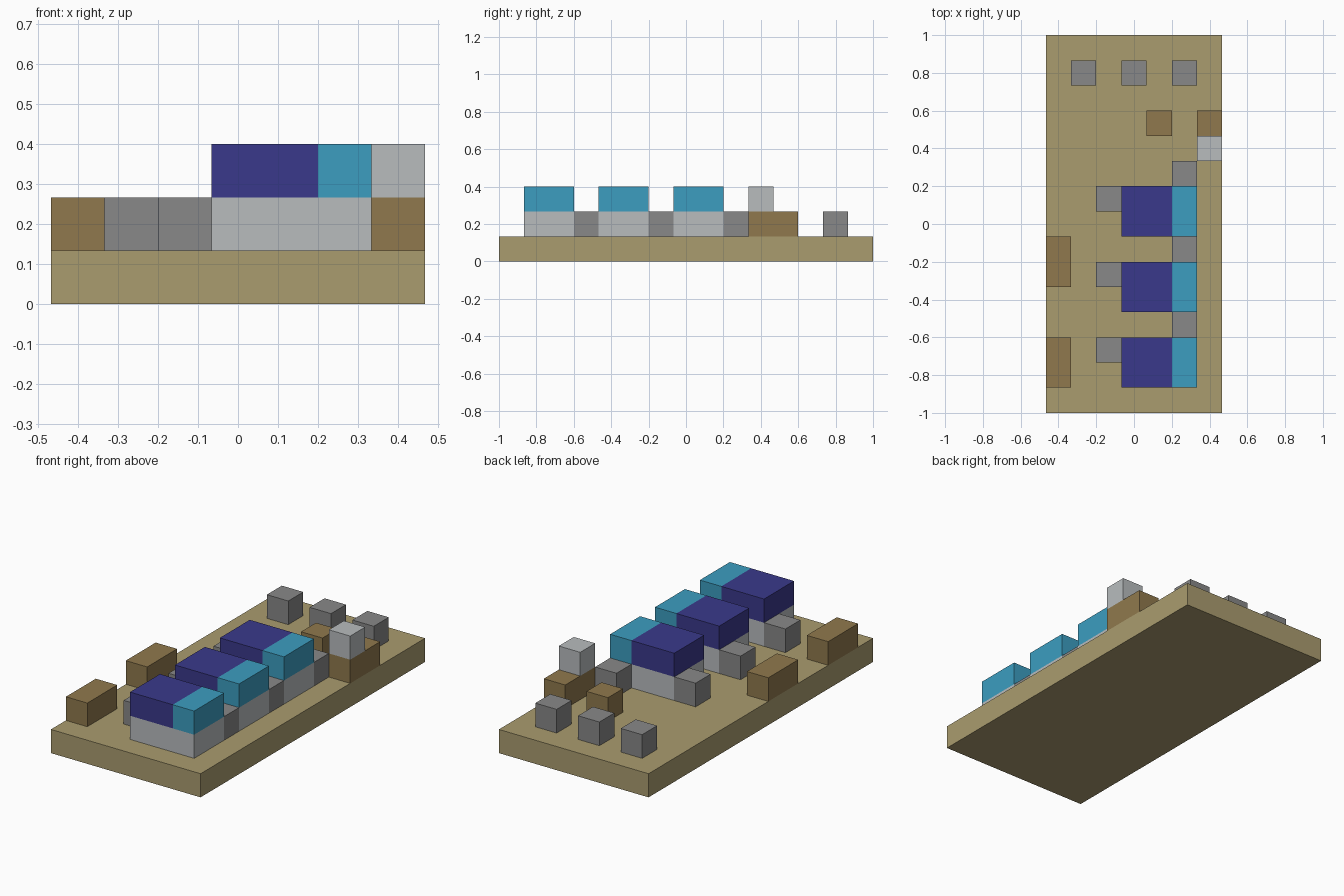
import bpy
import bmesh
from mathutils import Vector

cube = bpy.data.objects.get("Cube")
if cube:
    bpy.data.objects.remove(cube, do_unlink=True)

U = 2 / 15                        # one block
ORIGIN = Vector((-3.5, -7.5, 0))  # front right corner of the floor, in blocks


def material(name, rgb):
    """Flat material from an 8-bit sRGB colour."""
    linear = [((c / 255 + 0.055) / 1.055) ** 2.4 for c in rgb] + [1]
    mat = bpy.data.materials.new(name)
    mat.use_nodes = True
    mat.diffuse_color = linear
    mat.node_tree.nodes["Principled BSDF"].inputs["Base Color"].default_value = linear
    return mat


sand = material("sand", (170, 156, 111))
wood = material("brown wood", (144, 121, 77))
stone = material("grey stone", (136, 136, 136))
pale = material("pale grey", (184, 188, 190))
navy = material("navy blue", (58, 57, 139))
cyan = material("cyan", (60, 157, 192))


def block(name, mat, cell, size=(1, 1, 1)):
    """Box whose lowest corner is at cell and whose size is in blocks."""
    bm = bmesh.new()
    bmesh.ops.create_cube(bm, size=1)
    for v in bm.verts:
        v.co = Vector(s * c * U for s, c in zip(size, v.co))
    mesh = bpy.data.meshes.new(name)
    bm.to_mesh(mesh)
    bm.free()
    mesh.materials.append(mat)
    obj = bpy.data.objects.new(name, mesh)
    obj.location = (ORIGIN + Vector(cell) + Vector(size) / 2) * U
    bpy.context.collection.objects.link(obj)
    return obj


# Floor
block("floor", sand, (0, 0, 0), (7, 15, 1))

# Beds, each with a blanket, pillow, foot stool and side table
for i in range(3):
    y = 1 + 3 * i
    block(f"bed_frame_{i}", pale, (3, y, 1), (3, 2, 1))
    block(f"blanket_{i}", navy, (3, y, 2), (2, 2, 1))
    block(f"pillow_{i}", cyan, (5, y, 2), (1, 2, 1))
    block(f"foot_stool_{i}", stone, (2, y + 1, 1))
    block(f"side_table_{i}", stone, (5, y + 2, 1))

# Chests along the right wall
for i, y in enumerate((1, 5)):
    block(f"chest_{i}", wood, (0, y, 1), (1, 2, 1))

# Desk with a lamp, and its chair
block("desk", wood, (6, 10, 1), (1, 2, 1))
block("desk_lamp", pale, (6, 10, 2))
block("chair", wood, (4, 11, 1))

# Row of stools at the back
for i in range(3):
    block(f"back_stool_{i}", stone, (1 + 2 * i, 13, 1))
